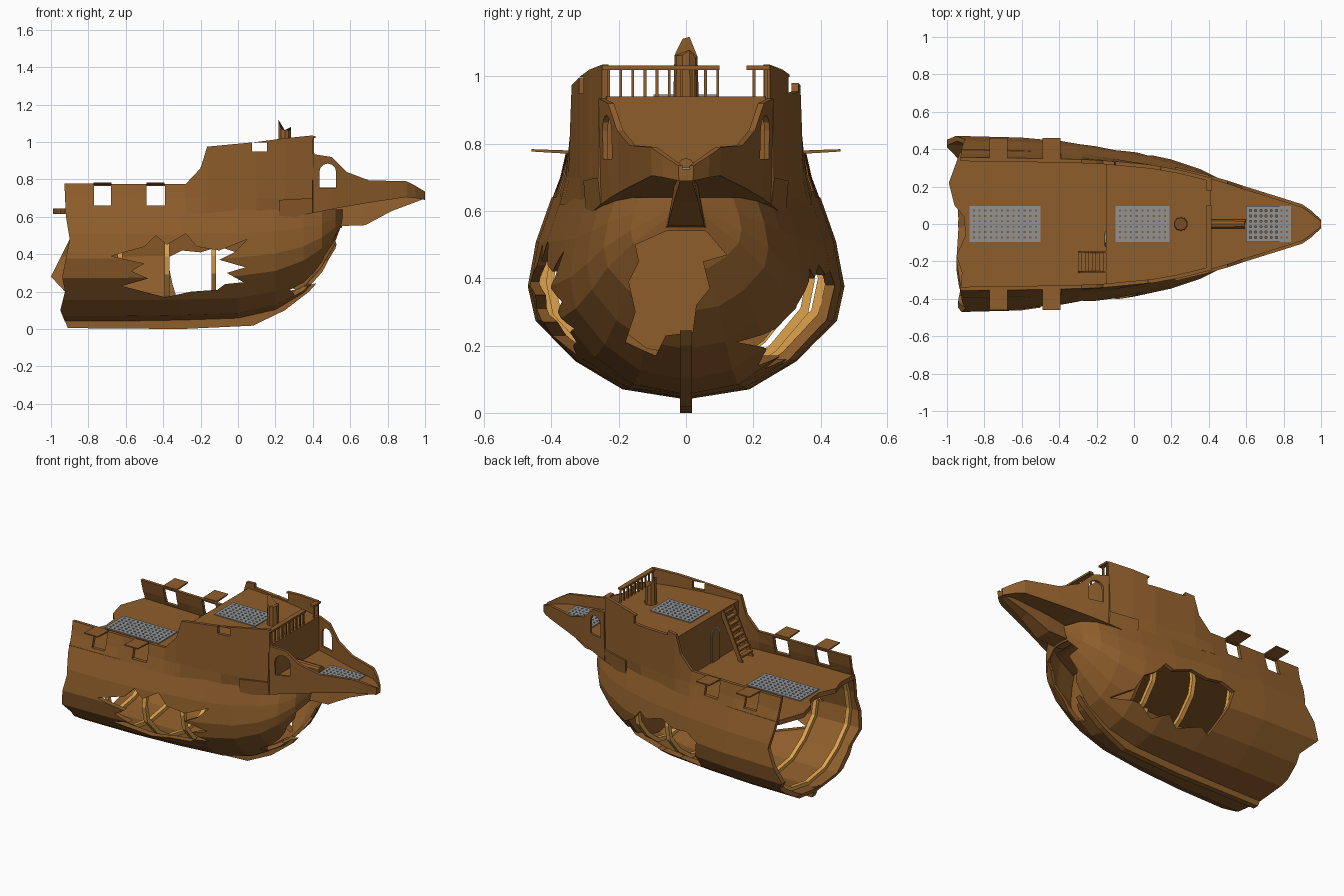
import bpy, bmesh, math, random
from mathutils import Vector

random.seed(3)
if "Cube" in bpy.data.objects:
    bpy.data.objects.remove(bpy.data.objects["Cube"])


def material(name, rgb):
    m = bpy.data.materials.new(name)
    m.use_nodes = True
    m.diffuse_color = (*rgb, 1)
    m.node_tree.nodes["Principled BSDF"].inputs["Base Color"].default_value = (*rgb, 1)
    return m


WOOD = material("brown wood", (0.27, 0.11, 0.024))
PALE = material("pale rib wood", (0.74, 0.37, 0.075))
GREY = material("grey grating", (0.28, 0.29, 0.30))


def finish(name, bm, mat):
    bmesh.ops.recalc_face_normals(bm, faces=bm.faces)
    me = bpy.data.meshes.new(name)
    bm.to_mesh(me)
    bm.free()
    me.materials.append(mat)
    ob = bpy.data.objects.new(name, me)
    bpy.context.collection.objects.link(ob)
    return ob


def loft(name, rings, mat=WOOD):
    """Closed solid through matching rings of points."""
    bm = bmesh.new()
    vs = [[bm.verts.new(p) for p in r] for r in rings]
    n = len(rings[0])
    for a, b in zip(vs, vs[1:]):
        for i in range(n):
            bm.faces.new((a[i], a[(i + 1) % n], b[(i + 1) % n], b[i]))
    bm.faces.new(vs[0])
    bm.faces.new(vs[-1])
    return finish(name, bm, mat)


def prism(name, pts, axis, lo, hi, mat=WOOD):
    """Extrude a 2D outline along one axis."""
    def place(p, d):
        c = list(p)
        c.insert("xyz".index(axis), d)
        return c
    return loft(name, [[place(p, d) for p in pts] for d in (lo, hi)], mat)


def box(name, x, y, z, mat=WOOD):
    return prism(name, [(x[0], y[0]), (x[1], y[0]), (x[1], y[1]), (x[0], y[1])], "z", *z, mat)


def join(name, obs):
    bm = bmesh.new()
    for o in obs:
        bm.from_mesh(o.data)
    mat = obs[0].data.materials[0]
    for o in obs:
        bpy.data.objects.remove(o)
    return finish(name, bm, mat)


def cut(ob, cutters):
    for c in cutters:
        m = ob.modifiers.new("cut", "BOOLEAN")
        m.operation, m.solver, m.object = "DIFFERENCE", "EXACT", c
    bpy.context.view_layer.update()
    dg = bpy.context.evaluated_depsgraph_get()
    me = bpy.data.meshes.new_from_object(ob.evaluated_get(dg))
    ob.modifiers.clear()
    ob.data = me


def arch(c, w, z0, z1):
    r = w / 2
    arc = [(c + r * math.cos(a * math.pi / 6), z1 - r + r * math.sin(a * math.pi / 6)) for a in range(7)]
    return [(c - r, z0), (c + r, z0)] + arc


# Hull sections
DECK = 0.64
HALF = [(0, 0), (.40, .05), (.70, .19), (.95, .39), (1, .56), (.95, .78), (.85, 1)]
STATIONS = [(-1.02, .04, .473), (-.6, .04, .462), (-.3, .045, .435), (0, .055, .388), (.2, .10, .345),
            (.35, .19, .295), (.45, .30, .245), (.52, .42, .165), (.56, .56, .045)]


def shape(x):
    for a, b in zip(STATIONS, STATIONS[1:]):
        if a[0] <= x <= b[0]:
            t = (x - a[0]) / (b[0] - a[0])
            return a[1] + t * (b[1] - a[1]), a[2] + t * (b[2] - a[2])


def section(x, inset=0):
    zk, w = shape(x)
    half = [((w - inset) * fy, zk + (DECK - zk) * fz + inset * (1 - fz)) for fy, fz in HALF]
    return [(x, -y, z) for y, z in half[:0:-1]] + [(x, y, z) for y, z in half]


hull = loft("hull", [section(s[0]) + section(s[0], .028)[::-1] for s in STATIONS])

# Bulwarks: x, low y, mid y, top y, top z
RAIL = [(-1, .405, .375, .357, .78), (-.6, .397, .37, .352, .775), (-.28, .375, .357, .345, .775),
        (-.2, .364, .35, .342, .86), (-.165, .358, .347, .34, .975), (.1, .313, .315, .315, 1.0),
        (.25, .278, .288, .288, 1.02), (.4, .235, .25, .25, 1.035)]
bulwarks = []
for s in (-1, 1):
    rings = []
    for x, a, b, c, zt in RAIL:
        t = .02
        rings.append([(x, s * y, z) for y, z in
                      [(a, .62), (b, .7), (c, zt), (c - t, zt), (b - t, .7), (a - t, .62)]])
    bulwarks.append(loft("bulwark", rings))

# Broken openings; the stern reaches further aft on the left
sterns = [prism("c", [(-.93, .82), (-.92, .6), (-.9, .48), (tip, .28), (-.925, .2), (-.95, .1),
                      (-.91, 0), (-1.2, -.1), (-1.2, .9)], "y", *ys)
          for tip, ys in ((-.94, (-.7, .001)), (-1, (0, .7)))]
right_hole = prism("c", [(-.68, .39), (-.5, .44), (-.44, .5), (-.38, .45), (-.28, .51), (-.22, .44),
                         (-.1, .42), (.05, .48), (-.02, .41), (-.1, .37), (.04, .33), (-.06, .3),
                         (.03, .25), (-.07, .24), (-.11, .21), (-.25, .2), (-.39, .17), (-.62, .23),
                         (-.48, .27), (-.57, .31), (-.5, .35)], "y", -.7, -.12)
left_hole = prism("c", [(-.38, .38), (-.3, .42), (-.2, .41), (-.1, .44), (.02, .4), (.07, .43), (.13, .36),
                        (.2, .32), (.22, .25), (.31, .21), (.16, .19), (.05, .14), (-.03, .17),
                        (-.12, .13), (-.25, .16), (-.32, .14), (-.35, .24)], "y", .1, .7)
bow_hole = prism("c", [(-.06, .54), (-.15, .5), (-.14, .45), (-.17, .39), (-.15, .3), (-.18, .21), (-.09, .17),
                       (-.06, .23), (.02, .24), (.03, .32), (.07, .37), (.05, .45), (.12, .47), (.06, .54)],
                 "x", .27, .8)
cut(hull, sterns + [right_hole, left_hole, bow_hole])

# Gun ports, and a bite out of the left rail
ports = [box("c", x, (-.6, .6), z) for x, z in
         (((-.77, -.68), (.66, .765)), ((-.49, -.39), (.66, .765)), ((.075, .155), (.95, .998)))]
notch = prism("c", [(.15, 1.1), (.14, .96), (.06, .95), (-.1, .955), (-.13, 1.1)], "y", .1, .6)
for b in bulwarks:
    cut(b, sterns + ports + [notch])
join("bulwarks", bulwarks)

# Port lids held open
lids = []
for x in (-.725, -.44):
    for s in (-1, 1):
        lids.append(prism("lid", [(s * .345, .77), (s * .46, .777), (s * .46, .784), (s * .345, .78)],
                          "x", x - .048, x + .048))
join("port_lids", lids)

# Head of the ship: x, half width, top, floor, underside
HEAD = [(.22, .305, .69, .67, .58), (.398, .262, .70, .68, .62), (.402, .26, .935, .72, .62),
        (.5, .232, .92, .72, .64), (.58, .205, .84, .72, .655), (.7, .168, .795, .72, .675),
        (.9, .105, .79, .725, .705), (.95, .07, .765, .725, .70), (1, .022, .735, .725, .69)]
rings = []
for x, y, zt, zd, zl in HEAD:
    i, k = y - min(.018, y / 2), y * .97
    rings.append([(x, -y, zt), (x, -k, zl), (x, k, zl), (x, y, zt),
                  (x, i, zt), (x, i, zd), (x, -i, zd), (x, -i, zt)])
beak = loft("beak", rings)
door_hole = prism("c", arch(.48, .09, .755, .885), "y", -.6, .6)
cut(beak, [door_hole])
for c in sterns + [right_hole, left_hole, bow_hole, door_hole, notch] + ports:
    bpy.data.objects.remove(c)

# Tapered knee under the beak: x, half width, bottom, top
KNEE = [(.48, .062, .56, .65), (.53, .06, .55, .66), (.68, .055, .555, .69), (.82, .036, .63, .71),
        (.98, .018, .69, .71)]
loft("beak_knee", [[(x, -w, z0), (x, w, z0), (x, w * .6, z1), (x, -w * .6, z1)] for x, w, z0, z1 in KNEE])

# Keel and broken stem
prism("keel", [(-.91, .005), (-.3, 0), (.08, .018), (.25, .10), (.38, .2), (.42, .245), (.38, .235),
               (.33, .22), (.2, .13), (0, .075), (-.88, .06), (-.94, .08)], "y", -.018, .018)

# Decks, with a splintered stern edge
side = [(.4, .23), (.25, .275), (.1, .305), (-.165, .345), (-.6, .385), (-.93, .385)]
edge = [(-.99, .22), (-.96, .1), (-.91, .04), (-.9, -.06), (-.95, -.17), (-.92, -.26)]
prism("main_deck", side + edge + [(x, -y) for x, y in side[::-1]], "z", .615, .645)
fore = [(.41, .235), (.25, .275), (.1, .302), (-.15, .33)]
prism("raised_deck", fore + [(x, -y) for x, y in fore[::-1]], "z", .915, .94)

# Bulkheads
box("aft_bulkhead", (-.15, -.13), (-.335, .335), (.63, .93))
box("front_bulkhead", (.385, .41), (-.24, .24), (.62, .935))
prism("hold_bulkhead", [p[1:] for p in section(.2, .015)], "x", .19, .21)
prism("door_frame", arch(-.08, .085, .645, .86), "x", -.154, -.149, GREY)
prism("door", arch(-.08, .07, .645, .852), "x", -.157, -.149)

# Inner ribs
ribs = []
for x in (-.86, -.63, -.38, -.13, .12):
    ring = section(x, .026) + section(x, .05)[::-1]
    ribs.append(prism("rib", [p[1:] for p in ring], "x", x - .013, x + .013, PALE))
join("ribs", ribs)


# Gratings made of crossing bars
def grating(name, x0, x1, z, nx, ny=6, h=.097):
    bars = []
    px, py = (x1 - x0) / nx, 2 * h / ny
    bx, by = px * .29, py * .29
    for i in range(nx + 1):
        c = x0 + bx + i * (x1 - x0 - 2 * bx) / nx
        bars.append(box("bar", (c - bx, c + bx), (-h, h), (z, z + .008), GREY))
    for j in range(ny + 1):
        c = -h + by + j * (2 * h - 2 * by) / ny
        bars.append(box("bar", (x0, x1), (c - by, c + by), (z, z + .008), GREY))
    join(name, bars)


grating("main_grating", -.88, -.5, .643, 12)
grating("raised_grating", -.1, .19, .938, 9)
grating("beak_grating", .6, .84, .722, 8)

# Front railing with a broken gap
parts = [box("rail", (.385, .415), y, (1.02, 1.032)) for y in ((-.25, .1), (.18, .25))]
for i in range(14):
    y = -.23 + i * .036
    if not .1 < y < .18:
        parts.append(box("post", (.395, .405), (y - .004, y + .004), (.935, 1.022)))
join("front_railing", parts)

# Stairs to the raised deck
parts = []
for i in range(8):
    x, z = -.30 + i * .019, .675 + i * .034
    parts.append(box("tread", (x, x + .028), (-.255, -.15), (z, z + .011)))
for y in (-.26, -.155):
    parts.append(prism("string", [(-.3, .645), (-.27, .645), (-.15, .9), (-.15, .94), (-.165, .94)],
                       "y", y, y + .008))
join("stairs", parts)


# Snapped mast and bowsprit stumps
def stump(name, base, tip, r, jag):
    d = Vector(tip) - Vector(base)
    bm = bmesh.new()
    bmesh.ops.create_cone(bm, cap_ends=True, segments=10, radius1=r, radius2=r * .9, depth=d.length)
    for v in bm.verts:
        if v.co.z > 0:
            v.co.z += random.uniform(-jag, jag) * .3 + (jag if v.co.x > r * .7 else 0)
    rot = d.to_track_quat("Z", "Y").to_matrix()
    for v in bm.verts:
        v.co = rot @ v.co + (Vector(base) + Vector(tip)) / 2
    return finish(name, bm, WOOD)


stump("mast_stump", (.25, 0, .93), (.25, 0, 1.07), .038, .045)
stump("bowsprit_stump", (.39, 0, .73), (.59, 0, .733), .027, .01)
